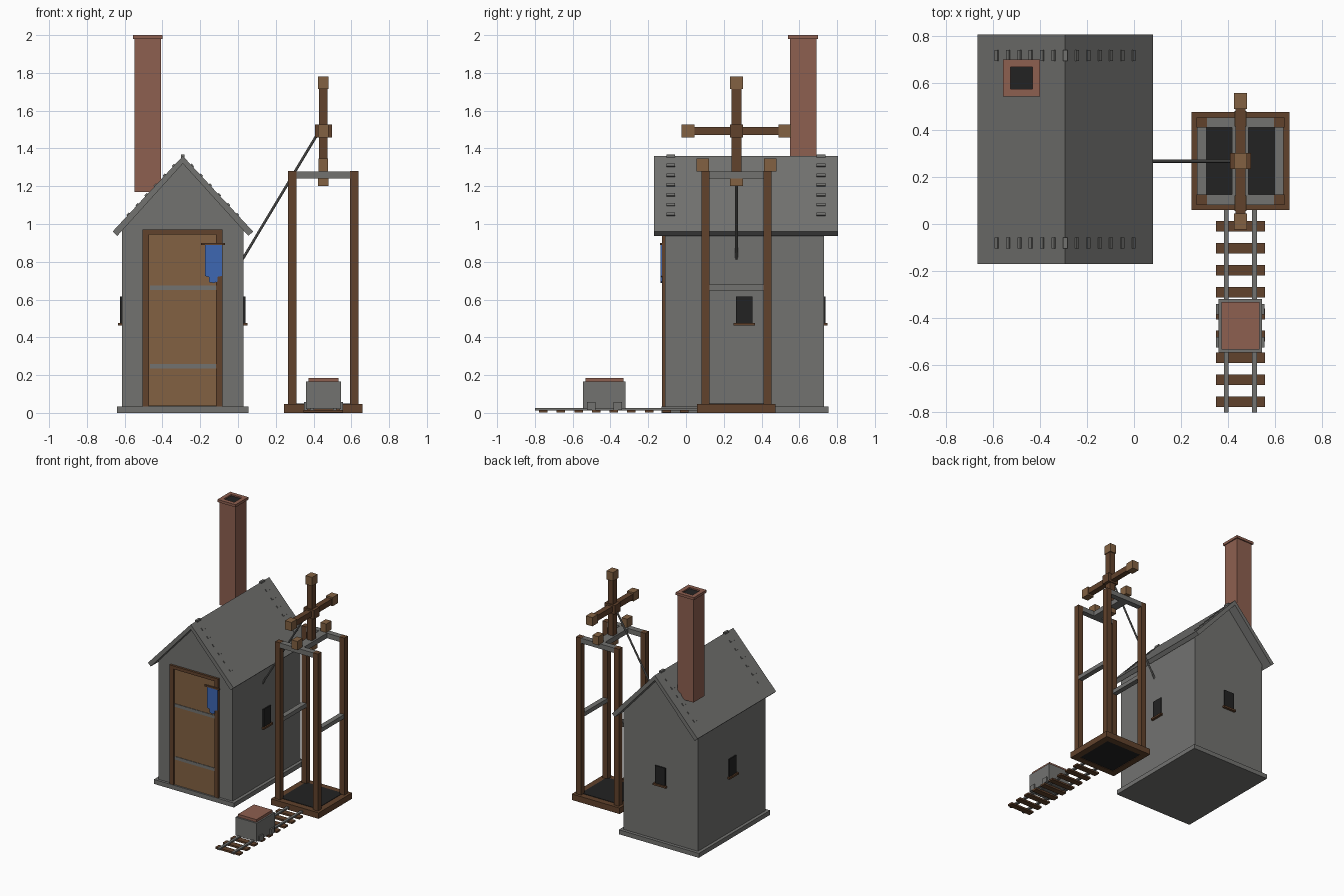
import bpy, bmesh, math
from mathutils import Vector, Matrix

if "Cube" in bpy.data.objects:
    bpy.data.objects.remove(bpy.data.objects["Cube"], do_unlink=True)


def material(name, rgb):
    m = bpy.data.materials.new(name)
    m.use_nodes = True
    m.diffuse_color = (*rgb, 1)
    m.node_tree.nodes["Principled BSDF"].inputs["Base Color"].default_value = (*rgb, 1)
    return m


GREY = material("stone grey", (0.17, 0.17, 0.163))
BRICK = material("brick red", (0.27, 0.115, 0.08))
TAN = material("light wood", (0.225, 0.121, 0.055))
WOOD = material("dark wood", (0.119, 0.054, 0.025))
BLACK = material("black", (0.016, 0.016, 0.016))
BLUE = material("banner blue", (0.048, 0.135, 0.45))


def finish(name, bm, mat):
    bmesh.ops.recalc_face_normals(bm, faces=bm.faces)
    me = bpy.data.meshes.new(name)
    bm.to_mesh(me)
    bm.free()
    me.materials.append(mat)
    ob = bpy.data.objects.new(name, me)
    bpy.context.collection.objects.link(ob)
    return ob


def add_box(bm, x, y, z):
    """Box from (min, max) pairs."""
    lo, hi = Vector((x[0], y[0], z[0])), Vector((x[1], y[1], z[1]))
    mat = Matrix.Translation((lo + hi) / 2) @ Matrix.Diagonal((*(hi - lo), 1))
    bmesh.ops.create_cube(bm, size=1, matrix=mat)


def boxes(name, mat, *items):
    bm = bmesh.new()
    for item in items:
        add_box(bm, *item)
    return finish(name, bm, mat)


def frame(name, mat, x, y, z, w):
    """Square ring made of four bars."""
    inner = (y[0] + w, y[1] - w)
    return boxes(name, mat,
                 (x, (y[0], inner[0]), z), (x, (inner[1], y[1]), z),
                 ((x[0], x[0] + w), inner, z), ((x[1] - w, x[1]), inner, z))


def prism(name, mat, profile, y):
    """Front outline extruded along y."""
    bm = bmesh.new()
    face = bm.faces.new([bm.verts.new((px, y[0], pz)) for px, pz in profile])
    ext = bmesh.ops.extrude_face_region(bm, geom=[face])
    verts = [v for v in ext["geom"] if isinstance(v, bmesh.types.BMVert)]
    bmesh.ops.translate(bm, verts=verts, vec=(0, y[1] - y[0], 0))
    return finish(name, bm, mat)


def span(c, size):
    return (c - size / 2, c + size / 2)


# House walls, plinth and roof
MID, RIDGE, SLOPE = -0.292, 1.36, 1.08
LEFT, RIGHT, FRONT, BACK = -0.615, 0.03, -0.11, 0.73
boxes("house_plinth", GREY, ((-0.64, 0.055), (-0.13, 0.755), (0, 0.035)))
prism("house_walls", GREY,
      [(LEFT, 0.03), (RIGHT, 0.03), (RIGHT, 0.98), (MID, 1.33), (LEFT, 0.98)], (FRONT, BACK))
half = [(0.372, 0.96), (0.347, 0.937)]
prism("roof", GREY,
      [(MID, RIDGE)] + [(MID + d, z) for d, z in half] + [(MID, 1.32)]
      + [(MID - d, z) for d, z in reversed(half)], (-0.17, 0.805))

# Roof studs in two rows running over the ridge
bm = bmesh.new()
for y in (-0.08, 0.715):
    for i in range(-6, 7):
        d = i * 0.048
        side = (d > 0) - (d < 0)
        place = Matrix.Translation((MID + d, y, RIDGE - abs(d) * SLOPE))
        turn = Matrix.Rotation(side * math.atan(SLOPE), 4, "Y")
        size = Matrix.Diagonal((0.018, 0.046, 0.014, 1))
        bmesh.ops.create_cube(bm, size=1, matrix=place @ turn @ size)
finish("roof_studs", bm, GREY)

# Chimney
boxes("chimney", BRICK, ((-0.548, -0.408), (0.55, 0.69), (1.17, 1.985)))
frame("chimney_cap", BRICK, (-0.557, -0.4), (0.541, 0.699), (1.98, 2.0), 0.032)
boxes("chimney_hole", BLACK, (span(-0.4785, 0.093), span(0.62, 0.094), (1.98, 1.99)))

# Door
boxes("door_frame", WOOD,
      ((-0.505, -0.47), (-0.127, FRONT), (0.035, 0.97)),
      ((-0.117, -0.083), (-0.127, FRONT), (0.035, 0.97)),
      ((-0.47, -0.117), (-0.127, FRONT), (0.945, 0.97)))
boxes("door_panel", TAN, ((-0.47, -0.117), (-0.119, FRONT), (0.036, 0.945)))
boxes("door_bands", GREY,
      *[((-0.465, -0.117), (-0.123, FRONT), span(z, 0.024)) for z in (0.248, 0.662)])

# Hanging banner
prism("banner", BLUE,
      [(-0.175, 0.89), (-0.175, 0.725), (-0.153, 0.718), (-0.153, 0.692), (-0.128, 0.688),
       (-0.11, 0.695), (-0.108, 0.72), (-0.085, 0.725), (-0.085, 0.89)], (-0.134, -0.128))
boxes("banner_rod", WOOD, ((-0.195, -0.07), (-0.137, -0.126), (0.888, 0.9)))

# Windows on both sides and the back
WIN, SILL, MIDY = 0.088, 0.112, 0.308
GLASS_Z, SILL_Z = (0.475, 0.615), (0.463, 0.477)
boxes("window_panes", BLACK,
      ((RIGHT, 0.039), span(MIDY, WIN), GLASS_Z),
      ((LEFT - 0.009, LEFT), span(MIDY, WIN), GLASS_Z),
      (span(MID, WIN), (BACK, BACK + 0.009), GLASS_Z))
boxes("window_sills", WOOD,
      ((RIGHT, 0.05), span(MIDY, SILL), SILL_Z),
      ((LEFT - 0.02, LEFT), span(MIDY, SILL), SILL_Z),
      (span(MID, SILL), (BACK, BACK + 0.02), SILL_Z))

# Tower base, posts and beams
CX, CY, OFF, POST = 0.452, 0.267, 0.164, 0.044
frame("tower_base", WOOD, span(CX, 0.415), span(CY, 0.415), (0, 0.047), 0.05)
boxes("shaft_opening", BLACK, (span(CX, 0.32), span(CY, 0.32), (0.004, 0.05)))
boxes("tower_posts", WOOD,
      *[(span(CX + sx * OFF, POST), span(CY + sy * OFF, POST), (0.045, 1.28))
        for sx in (-1, 1) for sy in (-1, 1)])
GAP = 2 * OFF - POST
boxes("tower_top_beams", GREY,
      *[(span(CX, GAP), span(CY + s * OFF, POST), (1.24, 1.279)) for s in (-1, 1)],
      (span(CX, 0.07), span(CY, GAP), (1.24, 1.279)))
boxes("tower_side_rails", GREY,
      *[(span(CX + s * OFF, POST * 0.9), span(CY, GAP), (0.648, 0.68)) for s in (-1, 1)])
boxes("bearing_blocks", TAN,
      *[(span(CX, 0.05), span(CY + s * 0.179, 0.066), (1.278, 1.346)) for s in (-1, 1)])

# Turning cross with end blocks
HUB, ARM = 1.492, 0.256
boxes("cross_arms", WOOD,
      (span(CX, 0.044), span(CY, 0.052), span(HUB, 2 * ARM)),
      (span(CX, 0.044), span(CY, 2 * ARM), span(HUB, 0.044)))
boxes("cross_hub", WOOD, (span(CX, 0.09), span(CY, 0.068), span(HUB, 0.07)))
boxes("cross_end_blocks", TAN,
      *[(span(CX, 0.056), span(CY + a * ARM, 0.068), span(HUB + b * ARM, 0.068))
        for a, b in ((-1, 0), (1, 0), (0, 1), (0, -1))])

# Cable from hub to house wall
a, b = Vector((0.43, CY, HUB)), Vector((0.025, CY, 0.815))
place = Matrix.Translation((a + b) / 2) @ (b - a).to_track_quat("Z", "Y").to_matrix().to_4x4()
bm = bmesh.new()
bmesh.ops.create_cone(bm, cap_ends=True, segments=8, radius1=0.007, radius2=0.007,
                      depth=(b - a).length, matrix=place)
finish("cable", bm, GREY)

# Track
boxes("track_rails", GREY,
      *[(span(CX + s * 0.06, 0.02), (-0.8, 0.08), (0.012, 0.026)) for s in (-1, 1)])
boxes("track_ties", WOOD,
      *[(span(CX, 0.208), span(-0.755 + i * 0.0932, 0.045), (0.002, 0.016)) for i in range(9)])

# Cart
CARTY = -0.432
boxes("cart_body", GREY, (span(CX, 0.185), span(CARTY, 0.226), (0.02, 0.165)))
boxes("cart_load", BRICK, (span(CX, 0.16), span(CARTY, 0.2), (0.16, 0.186)))
boxes("cart_wheels", GREY,
      *[(span(CX + sx * 0.094, 0.018), span(CARTY + sy * 0.07, 0.046), (0.016, 0.058))
        for sx in (-1, 1) for sy in (-1, 1)])
